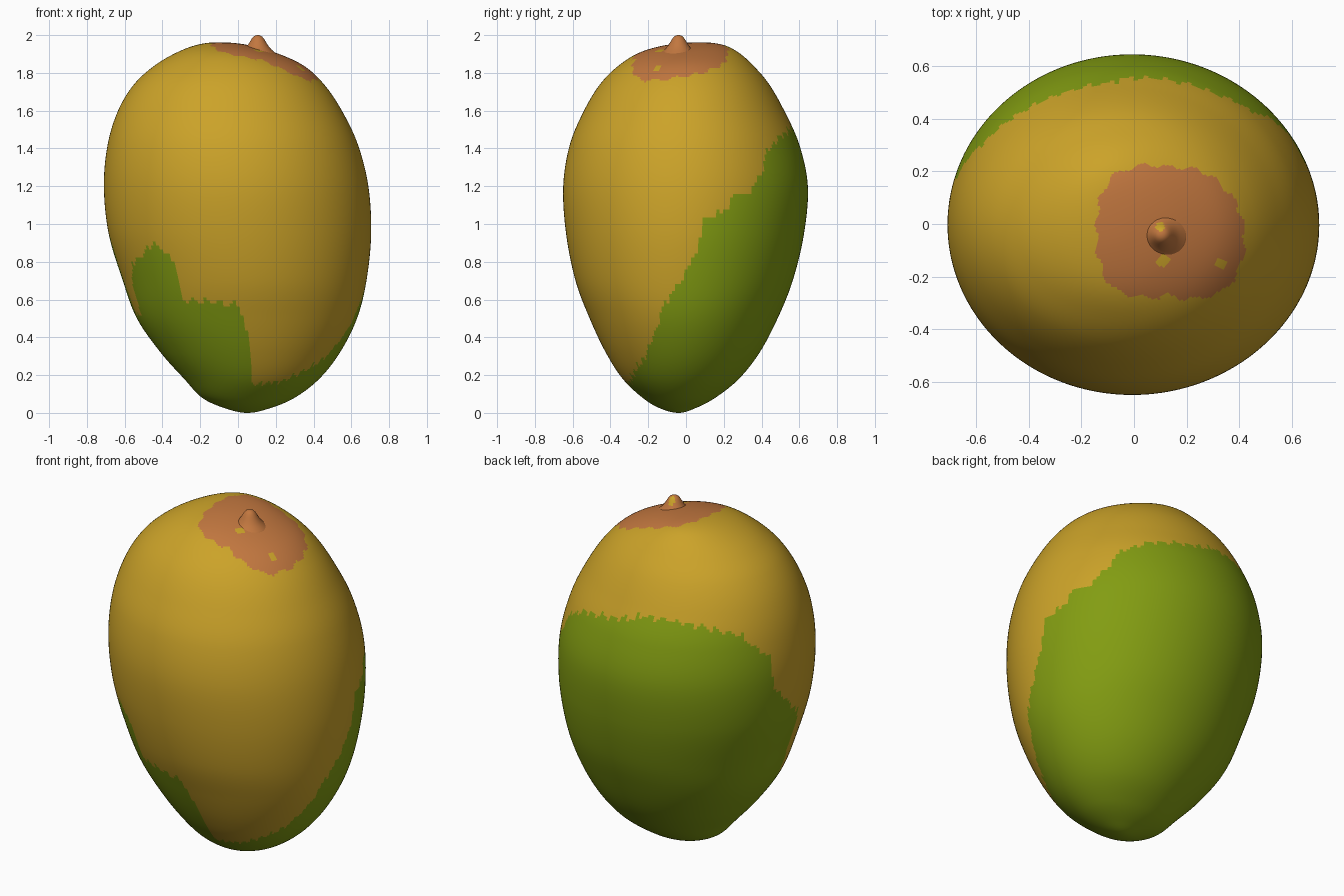
import bpy, bmesh, math

if "Cube" in bpy.data.objects:
    bpy.data.objects.remove(bpy.data.objects["Cube"])

# ---- colours
def material(name, rgb):
    m = bpy.data.materials.new(name)
    m.diffuse_color = (*rgb, 1.0)
    m.use_nodes = True
    m.node_tree.nodes["Principled BSDF"].inputs["Base Color"].default_value = m.diffuse_color
    return m

YELLOW = material("ripe yellow", (0.60, 0.365, 0.022))
GREEN = material("unripe green", (0.225, 0.335, 0.006))
BROWN = material("stem brown", (0.54, 0.185, 0.050))

# ---- fruit outline: z, left x, right x, front y, back y
OUTLINE = [
    (0.0, .05, .05, -.04, -.04), (.025, -.07, .17, -.14, .05),
    (.08, -.19, .30, -.23, .155), (.18, -.285, .43, -.335, .28),
    (.32, -.41, .54, -.425, .39), (.50, -.535, .63, -.51, .485),
    (.70, -.61, .68, -.585, .565), (.95, -.685, .705, -.635, .625),
    (1.20, -.71, .69, -.65, .645), (1.42, -.69, .635, -.615, .60),
    (1.60, -.635, .55, -.54, .52), (1.74, -.55, .455, -.455, .44),
    (1.84, -.44, .345, -.355, .355), (1.91, -.32, .19, -.24, .275),
    (1.95, -.21, .04, -.09, .19), (1.962, -.10, -.10, .07, .07)]

# ---- upper limit of the green skin: angle in degrees, height
GREEN_TOP = [
    (-180, .98), (-173, .93), (-170, .52), (-160, .52), (-157, .73),
    (-149, .80), (-140, .84), (-133, .90), (-126, .86), (-123, .78),
    (-122, .60), (-110, .59), (-94, .57), (-91, .48), (-89.5, .15),
    (-61, .17), (-39, .25), (-31, .29), (-19, .42), (-11, .58), (0, .72),
    (7, .90), (9, 1.02), (21, 1.09), (25, 1.18), (30, 1.15), (39, 1.27),
    (44, 1.38), (59, 1.47), (75, 1.50), (88, 1.53), (98, 1.57),
    (121, 1.555), (147, 1.49), (163, 1.33), (166, 1.14), (180, .98)]

# ---- reach of the brown patch around the stem, every 45 degrees from +x
PATCH = [.29, .27, .245, .30, .27, .30, .24, .31, .29]
PATCH_CENTRE = (.13, -.03)
SPOTS = [(.11, -.14, .025), (.33, -.15, .02)]


def catmull(a, b, c, d, f):
    return 0.5 * (2*b + (c-a)*f + (2*a-5*b+4*c-d)*f*f + (3*b-a-3*c+d)*f**3)


def flip(row):
    z, xl, xr, yf, yb = row
    return (z, xr, xl, yb, yf)


def outline_at(s):
    """Smooth outline row; mirrored end rows keep both poles round."""
    rows = [flip(OUTLINE[1])] + OUTLINE + [flip(OUTLINE[-2])]
    i = min(int(s), len(OUTLINE) - 2)
    return [catmull(*v, s - i) for v in zip(*rows[i:i + 4])]


def green_limit(deg):
    for (a, za), (b, zb) in zip(GREEN_TOP, GREEN_TOP[1:]):
        if a <= deg <= b:
            wobble = .012 * math.sin(deg * .9) + .007 * math.sin(deg * 1.7 + 1)
            return za + (zb - za) * (deg - a) / (b - a) + wobble
    return 0


def in_patch(p):
    dx, dy = p.x - PATCH_CENTRE[0], p.y - PATCH_CENTRE[1]
    a = math.atan2(dy, dx) % math.tau
    k = a / (math.pi / 4)
    i = min(int(k), 7)
    reach = PATCH[i] + (PATCH[i+1] - PATCH[i]) * (k - i) + .008 * math.sin(a * 17)
    spotted = any(math.hypot(p.x - x, p.y - y) < r for x, y, r in SPOTS)
    return p.z > 1.6 and math.hypot(dx, dy) < reach and not spotted


def loft(name, rings, bottom, top, paint, mats):
    """Skin a stack of rings; paint(centre, angle) picks each face's material."""
    bm = bmesh.new()
    loops = [[bm.verts.new(p) for p in r] for r in rings]
    n = len(loops[0])
    lo = bm.verts.new(bottom)
    hi = bm.verts.new(top)
    for j in range(n):
        k = (j + 1) % n
        deg = -180 + 360 * (j + .5) / n
        faces = [bm.faces.new((lo, loops[0][k], loops[0][j]))]
        for a, b in zip(loops, loops[1:]):
            faces.append(bm.faces.new((a[j], a[k], b[k], b[j])))
        faces.append(bm.faces.new((loops[-1][j], loops[-1][k], hi)))
        for f in faces:
            f.material_index = paint(f.calc_center_median(), deg)
            f.smooth = True
    me = bpy.data.meshes.new(name)
    bm.to_mesh(me)
    bm.free()
    for m in mats:
        me.materials.append(m)
    ob = bpy.data.objects.new(name, me)
    bpy.context.collection.objects.link(ob)
    return ob


def ellipse(cx, cy, rx, ry, z, n):
    ts = [-math.pi + math.tau * j / n for j in range(n)]
    return [(cx + rx * math.cos(t), cy + ry * math.sin(t), z) for t in ts]


# ---- fruit body
def paint_fruit(c, deg):
    if in_patch(c):
        return 2
    return 1 if c.z < green_limit(deg) else 0

STEPS, SIDES = 180, 220
rings = []
for i in range(1, STEPS):
    z, xl, xr, yf, yb = outline_at((len(OUTLINE) - 1) * i / STEPS)
    rings.append(ellipse((xl+xr)/2, (yf+yb)/2, (xr-xl)/2, (yb-yf)/2, z, SIDES))
ends = [(r[1], r[3], r[0]) for r in (OUTLINE[0], OUTLINE[-1])]
loft("fruit", rings, ends[0], ends[1], paint_fruit, [YELLOW, GREEN, BROWN])

# ---- stem stub, flared at its foot, with one yellow fleck near the tip
def paint_stem(c, deg):
    return 1 if math.hypot(c.x - .1, c.y + .01) < .018 and c.z > 1.9 else 0

FLARE = [(.12, 1.88), (.09, 1.908), (.07, 1.926), (.056, 1.943), (.047, 1.957),
         (.039, 1.97), (.031, 1.983), (.022, 1.993), (.011, 1.999)]
loft("stem", [ellipse(.105, -.04, r, r, z, 40) for r, z in FLARE],
     (.105, -.04, 1.87), (.105, -.04, 2.0), paint_stem, [BROWN, YELLOW])
